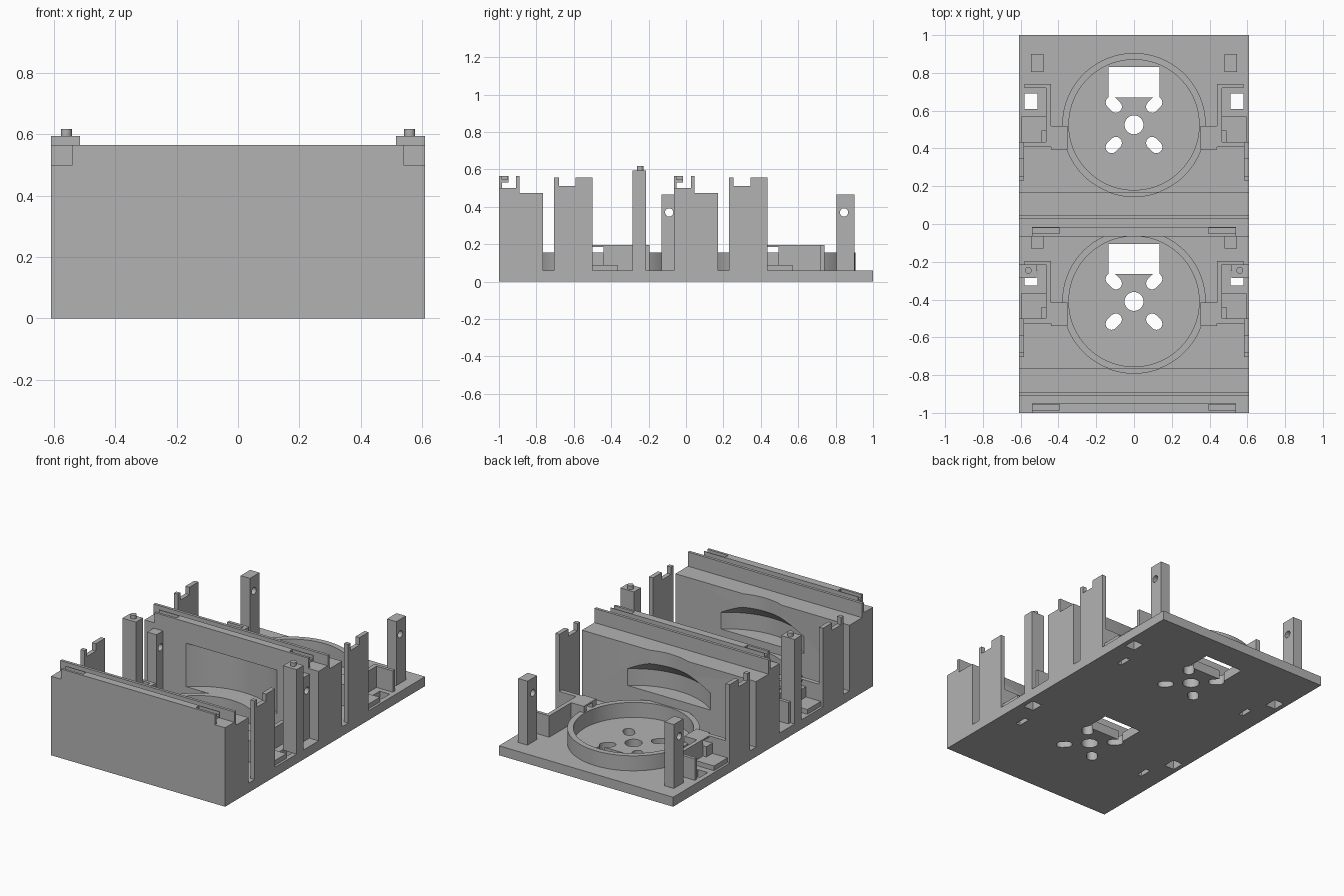
import bpy, bmesh, math
from mathutils import Matrix

cube = bpy.data.objects.get("Cube")
if cube:
    bpy.data.objects.remove(cube, do_unlink=True)

grey = bpy.data.materials.new("plain grey")
grey.use_nodes = True
COLOUR = (0.45, 0.45, 0.45, 1)
grey.diffuse_color = COLOUR
grey.node_tree.nodes["Principled BSDF"].inputs["Base Color"].default_value = COLOUR


def finish(name, bm):
    bmesh.ops.recalc_face_normals(bm, faces=bm.faces)
    mesh = bpy.data.meshes.new(name)
    bm.to_mesh(mesh)
    bm.free()
    mesh.materials.append(grey)
    ob = bpy.data.objects.new(name, mesh)
    bpy.context.collection.objects.link(ob)
    return ob


def box(name, x0, x1, y0, y1, z0, z1):
    bm = bmesh.new()
    size = Matrix.Diagonal((x1 - x0, y1 - y0, z1 - z0, 1))
    mid = Matrix.Translation(((x0 + x1) / 2, (y0 + y1) / 2, (z0 + z1) / 2))
    bmesh.ops.create_cube(bm, size=1, matrix=mid @ size)
    return finish(name, bm)


def side_box(name, side, x0, x1, *rest):
    a, b = sorted((side * x0, side * x1))
    return box(name, a, b, *rest)


def rod(name, centre, radius, length, axis="Z", sides=32):
    bm = bmesh.new()
    turn = Matrix.Rotation(math.pi / 2, 4, "Y") if axis == "X" else Matrix()
    bmesh.ops.create_cone(bm, cap_ends=True, segments=sides, radius1=radius,
                          radius2=radius, depth=length,
                          matrix=Matrix.Translation(centre) @ turn)
    return finish(name, bm)


def extrude_x(name, outline, x0, x1):
    """Side outline of (y, z) points, extruded along x."""
    bm = bmesh.new()
    face = bm.faces.new([bm.verts.new((x0, y, z)) for y, z in outline])
    out = bmesh.ops.extrude_face_region(bm, geom=[face])["geom"]
    moved = [v for v in out if isinstance(v, bmesh.types.BMVert)]
    bmesh.ops.translate(bm, verts=moved, vec=(x1 - x0, 0, 0))
    return finish(name, bm)


def revolve(name, profile, cy, closed=False, steps=96):
    """Turn (radius, z) points about the vertical axis at y = cy."""
    bm = bmesh.new()
    rings = []
    for r, z in profile:
        rings.append([bm.verts.new((r * math.cos(math.tau * i / steps),
                                    cy + r * math.sin(math.tau * i / steps), z))
                      for i in range(steps)])
    pairs = list(zip(rings, rings[1:]))
    if closed:
        pairs.append((rings[-1], rings[0]))
    else:
        bm.faces.new(rings[0])
        bm.faces.new(rings[-1])
    for a, b in pairs:
        for i in range(steps):
            j = (i + 1) % steps
            bm.faces.new((a[i], a[j], b[j], b[i]))
    return finish(name, bm)


def slot_cutter(x, y, angle):
    """Rounded oblong through the plate."""
    bm = bmesh.new()
    pts = []
    for end in (1, -1):
        for k in range(9):
            a = -math.pi / 2 + math.pi * k / 8 + (0 if end > 0 else math.pi)
            pts.append((end * 0.016 + 0.032 * math.cos(a), 0.032 * math.sin(a)))
    face = bm.faces.new([bm.verts.new((px, py, -0.1)) for px, py in pts])
    out = bmesh.ops.extrude_face_region(bm, geom=[face])["geom"]
    bmesh.ops.translate(bm, vec=(0, 0, 0.3),
                        verts=[v for v in out if isinstance(v, bmesh.types.BMVert)])
    bm.transform(Matrix.Translation((x, y, 0)) @ Matrix.Rotation(angle, 4, "Z"))
    return finish("slot_cutter", bm)


def cut(ob, *cutters):
    """Subtract the cutters, keep the result, drop the cutters."""
    for c in cutters:
        c.hide_render = True
        mod = ob.modifiers.new("cut", "BOOLEAN")
        mod.operation, mod.solver, mod.object = "DIFFERENCE", "EXACT", c
    graph = bpy.context.evaluated_depsgraph_get()
    mesh = bpy.data.meshes.new_from_object(ob.evaluated_get(graph))
    ob.modifiers.clear()
    ob.data = mesh
    for c in cutters:
        bpy.data.objects.remove(c, do_unlink=True)


def smooth(ob):
    bpy.ops.object.select_all(action="DESELECT")
    ob.select_set(True)
    bpy.context.view_layer.objects.active = ob
    bpy.ops.object.shade_smooth_by_angle(angle=math.radians(25))


W, FLOOR, PITCH = 0.61, 0.06, 0.935
CENTRES = (-0.41, -0.41 + PITCH)

# Base plate with its openings
plate = box("base_plate", -W, W, -1, 1, 0, FLOOR)
holes = []
for cy in CENTRES:
    holes.append(rod("hole", (0, cy, 0), 0.05, 0.4))
    holes.append(box("window", -0.135, 0.135, cy + 0.145, cy + 0.305, -0.1, 0.2))
    for s in (-1, 1):
        holes.append(side_box("peg_hole", s, 0.51, 0.58, cy + 0.085, cy + 0.165, -0.1, 0.2))
        holes.append(side_box("blind_slot", s, 0.455, 0.485, cy - 0.1, cy - 0.02, -0.1, 0.05))
        for t in (-1, 1):
            holes.append(slot_cutter(s * 0.107, cy + t * 0.107, s * t * math.pi / 4))
cut(plate, *holes)
smooth(plate)

for n, cy in enumerate(CENTRES):
    row = ("front", "rear")[n]
    y0 = cy - 0.59  # front face of the cross wall

    # Cross wall with trough, fin and curved pockets
    steps = [(0, FLOOR), (0.235, FLOOR), (0.235, 0.475), (0.11, 0.475),
             (0.11, 0.565), (0.092, 0.565), (0.092, 0.5), (0, 0.5)]
    wall = extrude_x(row + "_cross_wall", [(y0 + y, z) for y, z in steps], -W, W)
    pockets = [revolve("pocket", [(0.46, 0.21), (0.46, 0.315), (0.38, 0.39), (0.38, 0.7)], cy)]
    if n:
        pockets.append(revolve("front_pocket", [(0.47, 0.155), (0.47, 0.43)], cy - PITCH))
    cut(wall, *pockets)
    smooth(wall)

    # Hooked lip on the wall with two finger slots
    hook = [(0, 0.5), (0.015, 0.5), (0.015, 0.53), (0.05, 0.53), (0.05, 0.565), (0, 0.565)]
    lip = extrude_x(row + "_hooked_lip", [(y0 + y, z) for y, z in hook], -0.54, 0.54)
    cut(lip, *[side_box("lip_slot", s, 0.395, 0.55, y0 + 0.015, y0 + 0.045, 0.545, 0.6)
               for s in (-1, 1)])

    # Round collar
    collar = revolve(row + "_collar", [(0.345, FLOOR), (0.38, FLOOR), (0.38, 0.155),
                                       (0.345, 0.155)], cy, closed=True)
    smooth(collar)

    for s, hand in ((1, "left"), (-1, "right")):
        tag = row + "_" + hand + "_"

        # Notched side panel
        panel = [(-0.295, FLOOR), (-0.09, FLOOR), (-0.09, 0.557), (-0.18, 0.557),
                 (-0.18, 0.51), (-0.27, 0.51), (-0.27, 0.557), (-0.295, 0.557)]
        xa, xb = sorted((s * 0.582, s * W))
        extrude_x(tag + "side_panel", [(cy + y, z) for y, z in panel], xa, xb)

        # Thin bracket around the side pocket, with a wire opening
        bracket = side_box(tag + "bracket", s, 0.44, 0.466, cy - 0.118, cy + 0.215, FLOOR, 0.195)
        cut(bracket, side_box("wire_gap", s, 0.4, 0.5, cy - 0.09, cy - 0.03, 0.155, 0.185))
        side_box(tag + "bracket_back", s, 0.466, 0.58, cy + 0.195, cy + 0.215, FLOOR, 0.195)
        side_box(tag + "bracket_front", s, 0.466, 0.582, cy - 0.118, cy - 0.09, FLOOR, 0.195)
        side_box(tag + "pocket_step", s, 0.466, 0.595, cy - 0.09, cy + 0.045, FLOOR, 0.09)
        side_box(tag + "pocket_stop", s, 0.466, 0.49, cy - 0.09, cy - 0.03, 0.09, 0.155)

        # Saddle bridging the collar and the bracket
        saddle = side_box(tag + "saddle", s, 0.352, 0.44, cy - 0.13, cy - 0.005, FLOOR, 0.195)
        cut(saddle, side_box("wire_gap", s, 0.3, 0.5, cy - 0.09, cy - 0.03, 0.155, 0.185))

        # Drilled post
        post = side_box(tag + "drilled_post", s, 0.48, 0.545, cy + 0.28, cy + 0.375, FLOOR, 0.465)
        cut(post, rod("bore", (s * 0.51, cy + 0.32, 0.37), 0.022, 0.3, "X"))
        smooth(post)

        # Pegged post, front row only
        if n == 0:
            side_box(tag + "pegged_post", s, 0.515, W, cy + 0.125, cy + 0.195, FLOOR, 0.595)
            peg = rod(tag + "peg", (s * 0.56, cy + 0.165, 0.603), 0.018, 0.03)
            smooth(peg)
